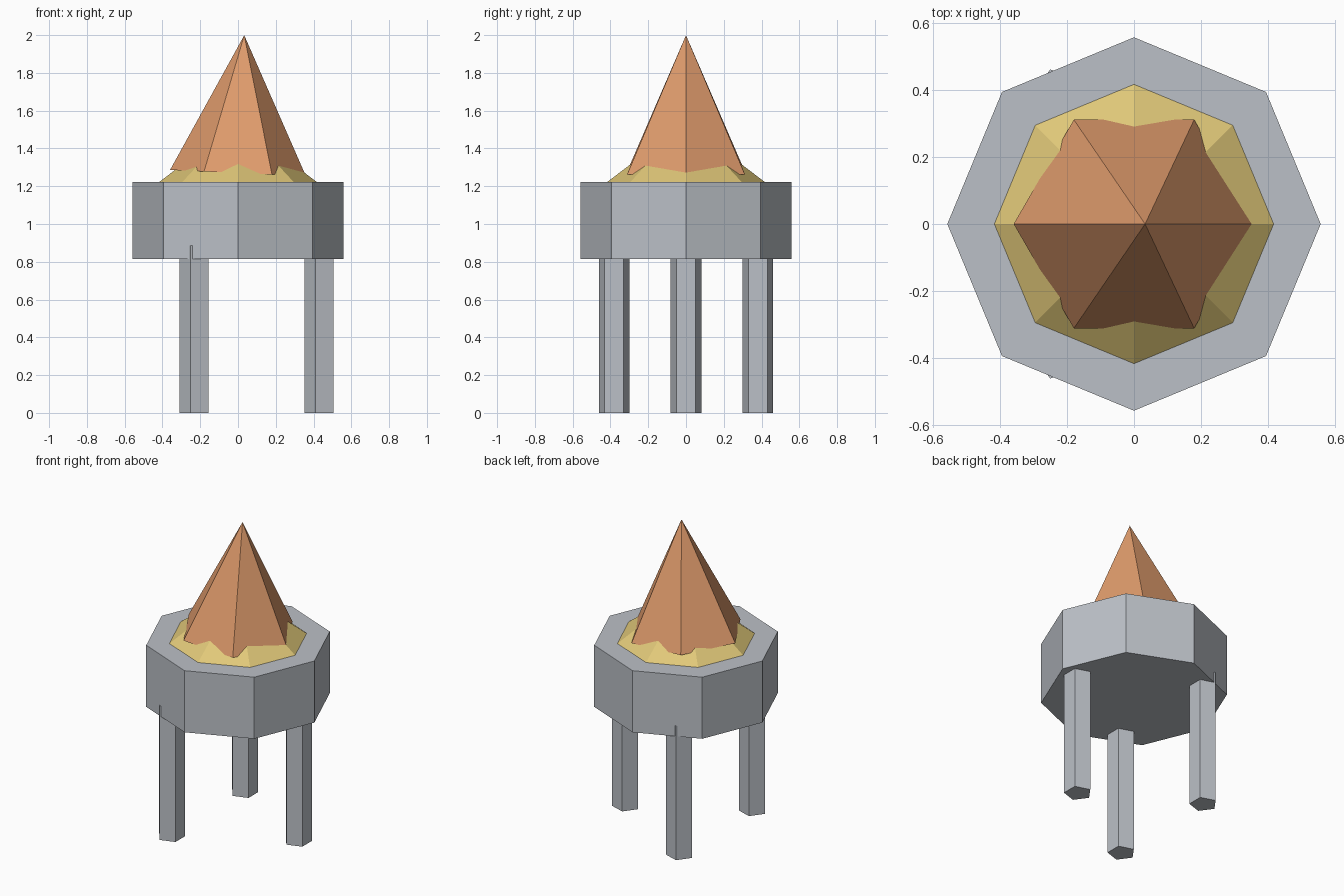
import bpy
import bmesh
from math import cos, sin, pi, radians
from mathutils import Matrix

if "Cube" in bpy.data.objects:
    bpy.data.objects.remove(bpy.data.objects["Cube"], do_unlink=True)


def make_material(name, color):
    mat = bpy.data.materials.new(name)
    mat.use_nodes = True
    mat.diffuse_color = color
    mat.node_tree.nodes["Principled BSDF"].inputs["Base Color"].default_value = color
    return mat


grey = make_material("stone grey", (0.50, 0.53, 0.57, 1))
straw = make_material("straw yellow", (0.75, 0.58, 0.19, 1))
orange = make_material("roof orange", (0.74, 0.33, 0.15, 1))


def make_solid(name, mat, sides, radius, height, location,
               start=0.0, pointed=False, tilt=0.0):
    """Flat-shaded prism or pyramid standing on its location."""
    bm = bmesh.new()
    ring = [bm.verts.new((radius * cos(start + 2 * pi * i / sides),
                          radius * sin(start + 2 * pi * i / sides), 0))
            for i in range(sides)]
    base = bm.faces.new(ring)
    if pointed:
        tip = bm.verts.new((0, 0, height))
        for i in range(sides):
            bm.faces.new((ring[i], ring[(i + 1) % sides], tip))
    else:
        extruded = bmesh.ops.extrude_face_region(bm, geom=[base], use_keep_orig=True)
        top = [v for v in extruded["geom"] if isinstance(v, bmesh.types.BMVert)]
        bmesh.ops.translate(bm, verts=top, vec=(0, 0, height))
    bmesh.ops.transform(bm, matrix=Matrix.Rotation(tilt, 4, 'Y'), verts=bm.verts)
    bmesh.ops.recalc_face_normals(bm, faces=bm.faces)
    mesh = bpy.data.meshes.new(name)
    bm.to_mesh(mesh)
    bm.free()
    mesh.materials.append(mat)
    obj = bpy.data.objects.new(name, mesh)
    obj.location = location
    bpy.context.collection.objects.link(obj)
    return obj


# Octagonal drum
make_solid("drum", grey, 8, 0.558, 0.407, (0, 0, 0.815))

# Low cone under the roof
make_solid("inner_cone", straw, 8, 0.42, 0.32, (0, 0, 1.22), pointed=True)

# Slightly leaning six-sided roof
make_solid("roof", orange, 6, 0.36, 0.73, (0, 0, 1.27), pointed=True, tilt=radians(2.6))

# Three five-sided legs, all turned the same way
for i, name in enumerate(("left_leg", "back_leg", "front_leg")):
    angle = 2 * pi * i / 3
    make_solid(name, grey, 5, 0.085, 0.885,
               (0.44 * cos(angle) - 0.004, 0.44 * sin(angle), 0), start=pi)
